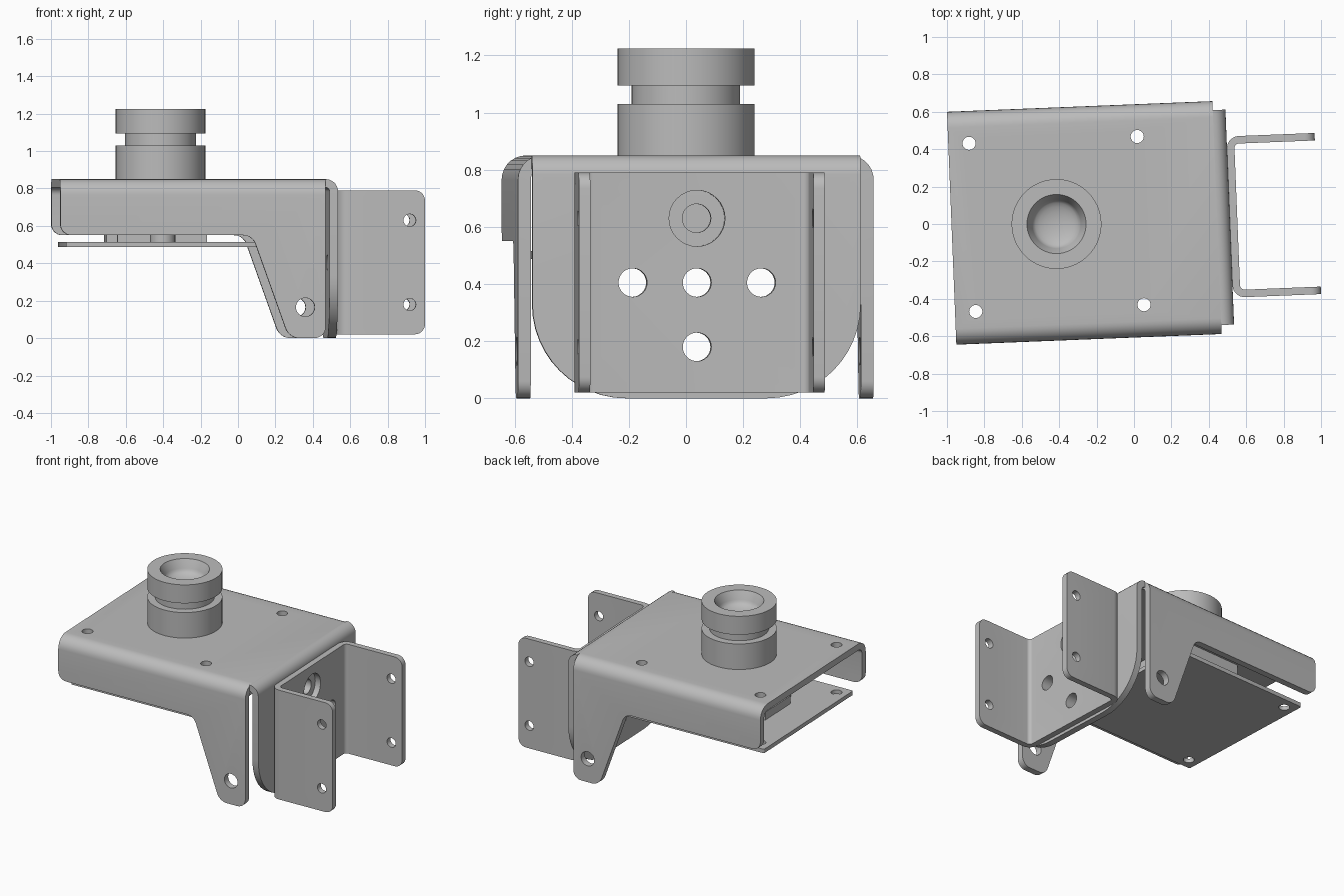
import bpy, bmesh, math
from mathutils import Vector, Matrix

cube = bpy.data.objects.get("Cube")
if cube:
    bpy.data.objects.remove(cube)

MID = 0.0165          # shared centre line of all parts
TURN = math.radians(2.3)
SHEET = 0.045
parts = []

metal = bpy.data.materials.new("plain grey")
metal.use_nodes = True
GREY = (0.5, 0.5, 0.5, 1)
metal.diffuse_color = GREY
metal.node_tree.nodes["Principled BSDF"].inputs["Base Color"].default_value = GREY


def fillet(corners, steps=7):
    """Round each corner given as (a, b, radius)."""
    out, n = [], len(corners)
    for i, (a, b, r) in enumerate(corners):
        p = Vector((a, b))
        if r == 0:
            out.append(p)
            continue
        d1 = (Vector(corners[i - 1][:2]) - p).normalized()
        d2 = (Vector(corners[(i + 1) % n][:2]) - p).normalized()
        half = d1.angle(d2) / 2
        centre = p + (d1 + d2).normalized() * (r / math.sin(half))
        s = p + d1 * (r / math.tan(half)) - centre
        e = p + d2 * (r / math.tan(half)) - centre
        sweep = s.angle_signed(e)
        for k in range(steps + 1):
            out.append(centre + Matrix.Rotation(-sweep * k / steps, 2) @ s)
    return out


def new_object(name, bm, keep=True):
    bmesh.ops.recalc_face_normals(bm, faces=bm.faces)
    mesh = bpy.data.meshes.new(name)
    bm.to_mesh(mesh)
    bm.free()
    obj = bpy.data.objects.new(name, mesh)
    bpy.context.collection.objects.link(obj)
    mesh.materials.append(metal)
    if keep:
        parts.append(obj)
    return obj


def prism(name, pts, axis, lo, hi, keep=True):
    """Extrude a 2D outline along an axis."""
    place = {"x": lambda p, d: (d, p[0], p[1]),
             "y": lambda p, d: (p[0], d, p[1]),
             "z": lambda p, d: (p[0], p[1], d)}[axis]
    bm = bmesh.new()
    face = bm.faces.new([bm.verts.new(place(p, lo)) for p in pts])
    ext = bmesh.ops.extrude_face_region(bm, geom=[face])
    verts = [v for v in ext["geom"] if isinstance(v, bmesh.types.BMVert)]
    bmesh.ops.translate(bm, verts=verts, vec=place((0, 0), hi - lo))
    return new_object(name, bm, keep)


def disc(a, b, r, n=32):
    return [(a + r * math.cos(2 * math.pi * i / n), b + r * math.sin(2 * math.pi * i / n))
            for i in range(n)]


def boolean(obj, pts, axis, lo, hi, mode="DIFFERENCE"):
    cutter = prism("cutter", pts, axis, lo, hi, keep=False)
    cutter.hide_render = True
    mod = obj.modifiers.new("cut", "BOOLEAN")
    mod.operation, mod.object, mod.solver = mode, cutter, "EXACT"
    bpy.context.view_layer.objects.active = obj
    bpy.ops.object.modifier_apply(modifier=mod.name)
    bpy.data.objects.remove(cutter)


def box_pts(a0, a1, b0, b1, r=0):
    return fillet([(a0, b0, r), (a1, b0, r), (a1, b1, r), (a0, b1, r)])


# Folded cover: channel section trimmed to the side outline with its ears
w, top, bend = 0.623, 0.85, 0.085
section = fillet([(MID - w, -0.1, 0), (MID - w, top, bend), (MID + w, top, bend),
                  (MID + w, -0.1, 0), (MID + w - SHEET, -0.1, 0),
                  (MID + w - SHEET, top - SHEET, bend - SHEET),
                  (MID - w + SHEET, top - SHEET, bend - SHEET), (MID - w + SHEET, -0.1, 0)])
cover = prism("cover", section, "x", -1.1, 0.6)
side = fillet([(-0.975, 1, 0), (-0.975, 0.55, 0.06), (0.053, 0.55, 0.07),
               (0.249, 0, 0.08), (0.445, 0, 0.06), (0.445, 1, 0)])
boolean(cover, side, "y", -1, 1, "INTERSECT")
boolean(cover, disc(0.336, 0.165, 0.05), "y", -1, 1)

# Front plate folded down from the cover
front_sec = fillet([(0.445, top, 0), (0.513, top, 0.067), (0.513, -0.1, 0),
                    (0.513 - SHEET, -0.1, 0), (0.513 - SHEET, top - SHEET, 0.022),
                    (0.445, top - SHEET, 0)])
front = prism("front_plate", front_sec, "y", -0.8, 0.8)
h = 0.575
boolean(front, fillet([(MID - h, 1, 0), (MID - h, 0, 0.33), (MID + h, 0, 0.33),
                       (MID + h, 1, 0)], 12), "x", 0.2, 0.8, "INTERSECT")

# U-shaped mounting bracket
t, g, back = 0.04, 0.431, 0.513
u_sec = fillet([(1.1, MID - g, 0), (back, MID - g, 0.065), (back, MID + g, 0.065),
                (1.1, MID + g, 0), (1.1, MID + g - t, 0),
                (back + t, MID + g - t, 0.025), (back + t, MID - g + t, 0.025),
                (1.1, MID - g + t, 0)])
bracket = prism("mounting_bracket", u_sec, "z", -0.1, 1)
boolean(bracket, fillet([(0.3, 0.02, 0), (0.984, 0.02, 0.055),
                         (0.984, 0.79, 0.055), (0.3, 0.79, 0)]), "y", -1, 1, "INTERSECT")
for z in (0.18, 0.63):
    boolean(bracket, disc(0.902, z, 0.033), "y", -1, 1)

# Bolt holes shared by the front plate and the bracket
for dy, z, wide in ((-0.225, 0.405, 0.05), (0, 0.405, 0.05), (0.225, 0.405, 0.05),
                    (0, 0.18, 0.05), (0, 0.63, 0.098)):
    boolean(front, disc(MID + dy, z, 0.05), "x", 0.3, 0.8)
    boolean(bracket, disc(MID + dy, z, wide), "x", 0.3, 0.8)

# Circuit board under the cover, with matching corner holes
CX = -0.414
board = prism("circuit_board", box_pts(CX - 0.527, CX + 0.527, MID - 0.527, MID + 0.527, 0.012),
              "z", 0.487, 0.515)
for sx in (-1, 1):
    for sy in (-1, 1):
        hole = disc(CX + sx * 0.45, MID + sy * 0.45, 0.035)
        boolean(cover, hole, "z", 0.7, 1)
        boolean(board, hole, "z", 0.4, 0.6)

# Lens mount with two screw tabs and a connector
prism("lens_mount", box_pts(CX - 0.24, CX + 0.24, MID - 0.24, MID + 0.24), "z", 0.515, 0.82)
for name, s in (("left_tab", 1), ("right_tab", -1)):
    prism(name, disc(CX, MID + s * 0.3, 0.067), "z", 0.515, 0.6)
prism("connector", box_pts(CX - 0.295, CX - 0.23, MID - 0.15, MID + 0.15), "z", 0.515, 0.57)

# Lens barrel turned from a profile, with a dished glass
profile = [(0, 0.82), (0.24, 0.82), (0.24, 1.03), (0.19, 1.03), (0.19, 1.095),
           (0.24, 1.095), (0.24, 1.225), (0.158, 1.225), (0.13, 1.17)]
profile += [(0.13 * math.cos(a), 1.17 - 0.05 * math.sin(a))
            for a in (math.pi / 2 * k / 6 for k in range(1, 7))]
bm = bmesh.new()
ring = [bm.verts.new((CX + r, MID, z)) for r, z in profile]
edges = [bm.edges.new(pair) for pair in zip(ring, ring[1:])]
bmesh.ops.spin(bm, geom=ring + edges, cent=(CX, MID, 0), axis=(0, 0, 1),
               angle=2 * math.pi, steps=64)
bmesh.ops.remove_doubles(bm, verts=bm.verts, dist=0.0001)
new_object("lens_barrel", bm)

# Turn the whole assembly slightly and smooth the bends
bpy.ops.object.select_all(action="DESELECT")
for obj in parts:
    obj.rotation_euler.z = TURN
    obj.select_set(True)
bpy.context.view_layer.objects.active = parts[0]
bpy.ops.object.shade_smooth_by_angle(angle=math.radians(30))
